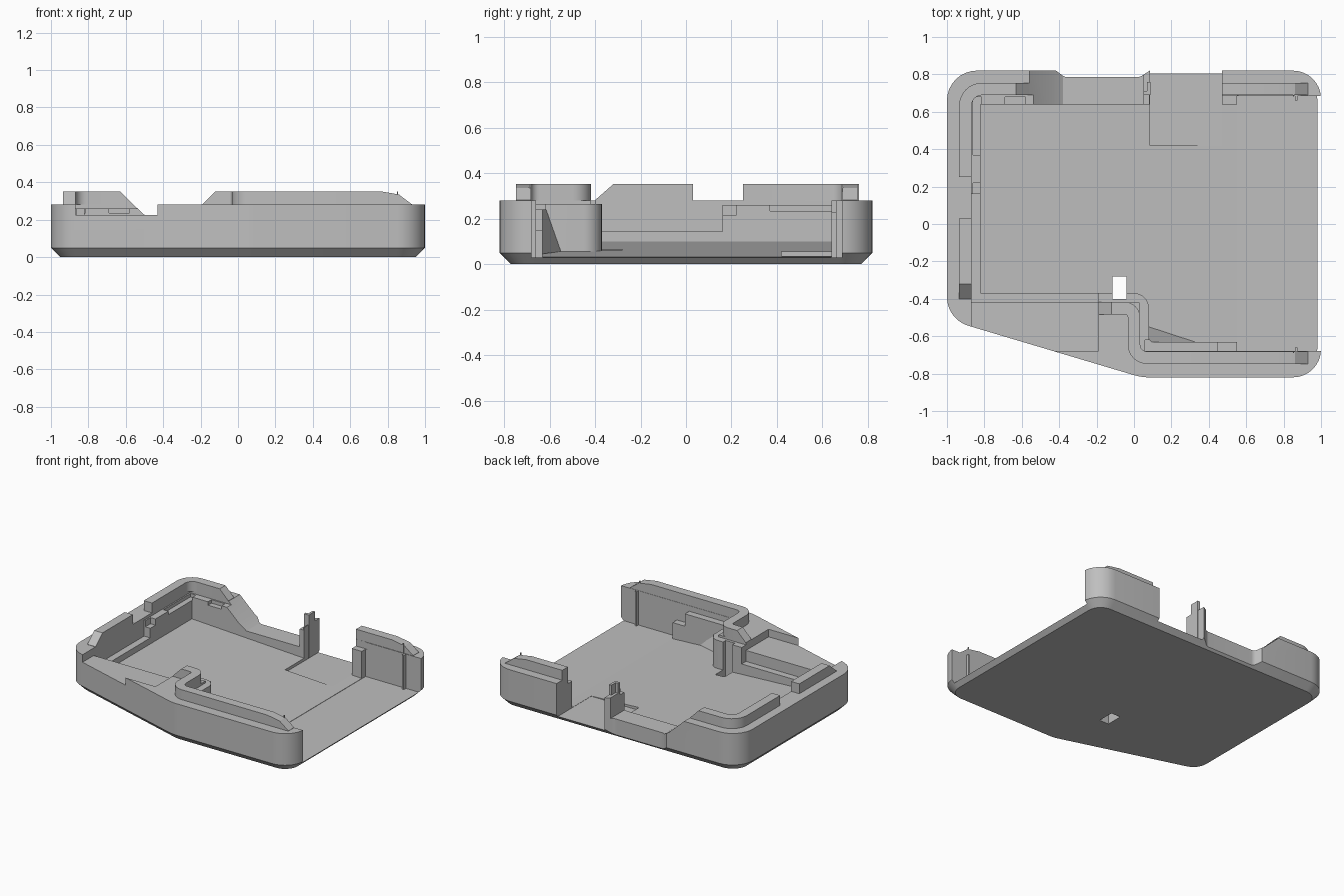
import bpy, bmesh, math
from mathutils import Vector

if "Cube" in bpy.data.objects:
    bpy.data.objects.remove(bpy.data.objects["Cube"], do_unlink=True)

grey = bpy.data.materials.new("plain_grey")
grey.use_nodes = True
grey.diffuse_color = (0.52, 0.52, 0.52, 1)
grey.node_tree.nodes["Principled BSDF"].inputs["Base Color"].default_value = grey.diffuse_color


def rounded(points, closed=True, steps=8):
    """Round the corners of (x, y, radius) points; z may follow as a fourth value."""
    out, n = [], len(points)
    for i, (x, y, r, *z) in enumerate(points):
        p, z = Vector((x, y)), (z[0] if z else 0)
        if r == 0 or (not closed and i in (0, n - 1)):
            out.append((x, y, z))
            continue
        a = (Vector(points[i - 1][:2]) - p).normalized()
        b = (Vector(points[(i + 1) % n][:2]) - p).normalized()
        half = a.angle(b) / 2
        centre = p + (a + b).normalized() * (r / math.sin(half))
        start = (p + a * (r / math.tan(half)) - centre).normalized()
        end = (p + b * (r / math.tan(half)) - centre).normalized()
        for k in range(steps + 1):
            q = centre + start.slerp(end, k / steps).normalized() * r
            out.append((q.x, q.y, z))
    return out


def finish(name, bm):
    bmesh.ops.recalc_face_normals(bm, faces=bm.faces[:])
    mesh = bpy.data.meshes.new(name)
    bm.to_mesh(mesh)
    bm.free()
    mesh.materials.append(grey)
    ob = bpy.data.objects.new(name, mesh)
    bpy.context.scene.collection.objects.link(ob)
    return ob


def prism(name, lower, upper, chamfer=0):
    bm = bmesh.new()
    lo = [bm.verts.new(p) for p in lower]
    hi = [bm.verts.new(p) for p in upper]
    base = bm.faces.new(lo)
    bm.faces.new(hi)
    for i in range(len(lo)):
        j = (i + 1) % len(lo)
        bm.faces.new((lo[i], lo[j], hi[j], hi[i]))
    if chamfer:
        bmesh.ops.recalc_face_normals(bm, faces=bm.faces[:])
        bmesh.ops.bevel(bm, geom=list(base.edges), offset=chamfer, segments=1,
                        affect='EDGES', clamp_overlap=False)
    return finish(name, bm)


def box(name, x0, x1, y0, y1, z0, z1):
    ring = [(x0, y0), (x1, y0), (x1, y1), (x0, y1)]
    return prism(name, [(x, y, z0) for x, y in ring], [(x, y, z1) for x, y in ring])


def carve(target, cutter):
    cutter.hide_render = True
    mod = target.modifiers.new("cut", 'BOOLEAN')
    mod.operation, mod.solver, mod.object = 'DIFFERENCE', 'EXACT', cutter
    bpy.context.view_layer.objects.active = target
    bpy.ops.object.modifier_apply(modifier=mod.name)
    bpy.data.objects.remove(cutter, do_unlink=True)


def lip(name, points, half=0.033, base=0.28):
    """Upright strip along a path, its top following the path's z."""
    path = [Vector(p) for p in rounded(points, closed=False)]
    bm, rings = bmesh.new(), []
    for i, p in enumerate(path):
        d0 = (path[i] - path[i - 1]).xy.normalized() if i else None
        d1 = (path[i + 1] - path[i]).xy.normalized() if i < len(path) - 1 else d0
        d0 = d0 or d1
        d = (d0 + d1).normalized()
        side = Vector((-d.y, d.x)) * (half / d.dot(d1))
        a, b = p.xy + side, p.xy - side
        rings.append([bm.verts.new(v) for v in
                      ((*a, base), (*b, base), (*b, p.z), (*a, p.z))])
    for r, s in zip(rings, rings[1:]):
        for k in range(4):
            bm.faces.new((r[k], r[k - 1], s[k - 1], s[k]))
    bm.faces.new(rings[0])
    bm.faces.new(rings[-1])
    return finish(name, bm)


# Tray body with a chamfered underside
outline = rounded([(1, 0.82, 0.15), (-1, 0.82, 0.16), (-1, -0.51, 0.16),
                   (0.04, -0.82, 0.3), (1, -0.82, 0.15)])
tray = prism("tray", outline, [(x, y, 0.28) for x, y, _ in outline], chamfer=0.05)

# Main cavity with a gently sloping floor
cavity = rounded([(-0.82, 0.64, 0), (-0.82, -0.37, 0), (0.08, -0.37, 0.08),
                  (0.08, -0.63, 0), (0.6, -0.63, 0), (0.6, 0.64, 0)])
carve(tray, prism("cavity_cut", [(x, y, 0.03 + (0.6 - x) * 0.05) for x, y, _ in cavity],
                  [(x, y, 0.5) for x, y, _ in cavity]))

# Open end, shelves, slots, rear opening and floor hole: x, x, y, y, floor
cuts = [(0.55, 1.2, -0.68, 0.685, 0.03),
        (-0.87, -0.81, -0.42, 0.16, 0.145),
        (-0.87, -0.19, -0.42, -0.36, 0.145),
        (-0.87, -0.19, -0.68, -0.415, 0.225),
        (-0.87, -0.81, 0.155, 0.69, 0.26),
        (-0.86, 0.08, 0.63, 0.69, 0.26),
        (-0.86, -0.815, 0.37, 0.68, 0.235),
        (-0.86, -0.815, 0.158, 0.22, 0.215),
        (-0.69, -0.58, 0.63, 0.68, 0.235),
        (0.03, 0.09, -0.68, -0.4, 0.265),
        (-0.2, 0.06, -0.42, -0.36, 0.265),
        (0.06, 0.46, -0.68, -0.62, 0.24),
        (0.45, 0.56, -0.68, -0.62, 0.15),
        (0.46, 0.56, 0.63, 0.688, 0.23),
        (0.085, 0.47, 0.42, 1, 0.035),
        (-0.115, -0.04, -0.4, -0.28, -0.1)]
for c in cuts:
    carve(tray, box("pocket_cut", *c, 0.5))

# Rear dip with a sloped side, and the shallow recess outside it
dip = [(-0.56, 0.281), (-0.44, 0.17), (-0.38, 0.13), (0.05, 0.13), (0.05, 0.5), (-0.56, 0.5)]
carve(tray, prism("dip_cut", [(x, 0.63, z) for x, z in dip], [(x, 1, z) for x, z in dip]))
scoop = rounded([(-0.43, 0.83, 0), (-0.37, 0.785, 0.05), (0.03, 0.785, 0.05), (0.1, 0.83, 0)])
carve(tray, prism("scoop_cut", [(x, y, -0.1) for x, y, _ in scoop],
                  [(x, y, 0.5) for x, y, _ in scoop]))

# Raised lips with ramped ends: x, y, corner radius, top
top, low = 0.352, 0.282
lip("left_lip", [(-0.902, 0.03, 0, top), (-0.902, -0.32, 0, top), (-0.902, -0.4, 0, low)])
lip("rear_corner_lip", [(-0.902, 0.25, 0, top), (-0.902, 0.722, 0.09, top),
                        (-0.63, 0.722, 0, top), (-0.56, 0.722, 0, low)])
lip("front_lip", [(-0.19, -0.45, 0, low), (-0.12, -0.45, 0, top), (0, -0.45, 0.05, top),
                  (0, -0.715, 0.07, top), (0.76, -0.715, 0, top),
                  (0.86, -0.715, 0, 0.335), (0.93, -0.715, 0, low)])
lip("rear_right_lip", [(0.47, 0.722, 0, top), (0.76, 0.722, 0, top),
                       (0.86, 0.722, 0, 0.335), (0.93, 0.722, 0, low)])

# Upright post beside the rear opening, with its return
box("rear_post", 0.05, 0.088, 0.69, 0.71, 0.04, 0.352)
box("rear_post_return", 0.07, 0.088, 0.71, 0.76, 0.04, 0.352)

# Corner gusset on the inner front wall
prism("front_gusset", [(0.08, -0.635, 0.056), (0.34, -0.635, 0.045), (0.08, -0.55, 0.056)],
      [(0.08, -0.635, 0.24), (0.1, -0.635, 0.24), (0.08, -0.615, 0.24)])

# Ribs and thin pins at the open end
for s, name in ((-1, "front_rib"), (1, "rear_rib")):
    box(name, 0.86, 0.875, *sorted((s * 0.66, s * 0.69)), 0.03, 0.28)
    box(name + "_pin", 0.85, 0.856, *sorted((s * 0.682, s * 0.69)), 0.28, 0.352)

# Smooth the rounded corners, keep real edges sharp
for ob in bpy.context.scene.objects:
    ob.select_set(ob.type == 'MESH')
bpy.context.view_layer.objects.active = tray
bpy.ops.object.shade_smooth_by_angle(angle=math.radians(25))
